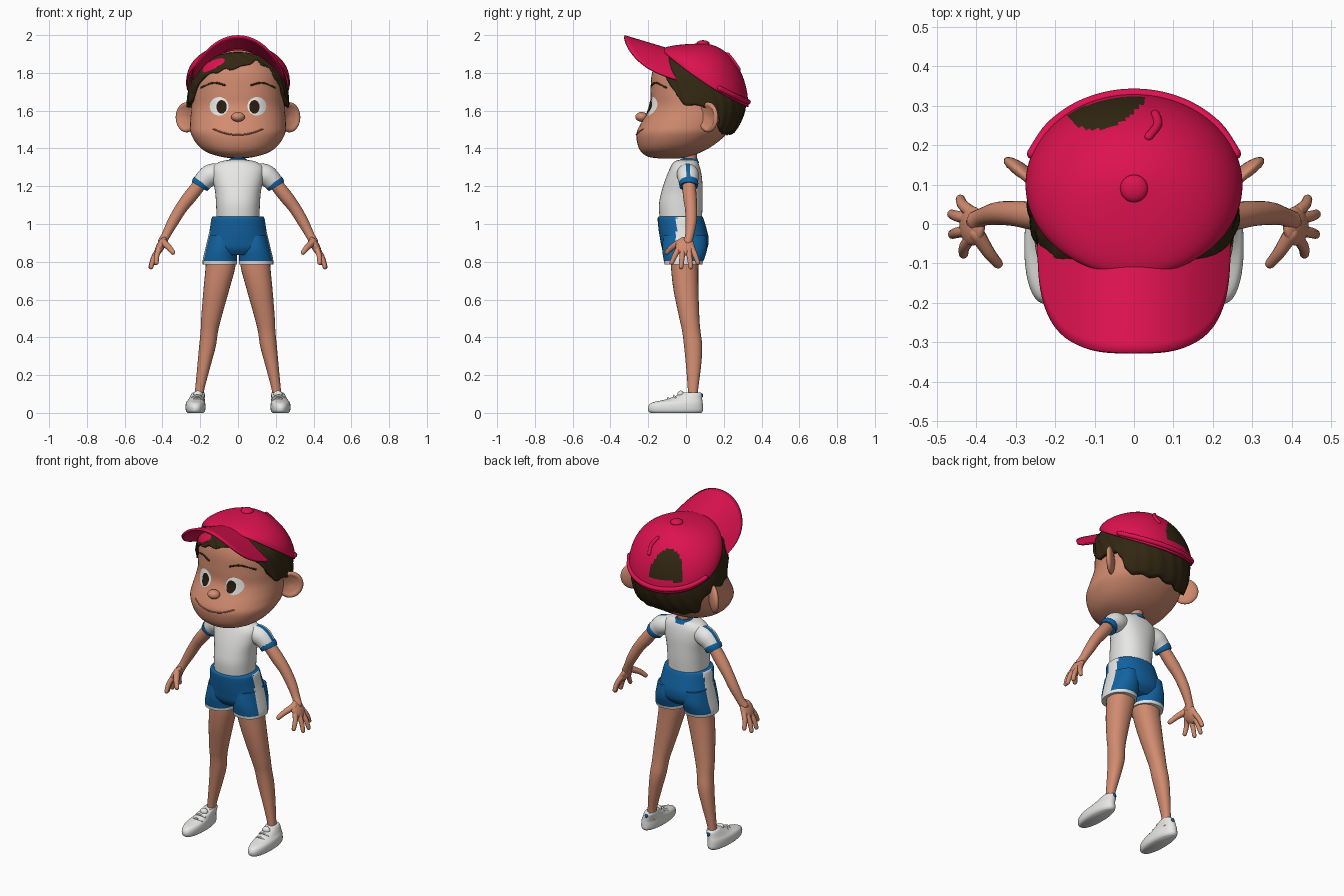
import bpy
import bmesh
from math import sin, cos, pi, radians, degrees
from mathutils import Vector, Matrix

if "Cube" in bpy.data.objects:
    bpy.data.objects.remove(bpy.data.objects["Cube"])


def material(name, color):
    mat = bpy.data.materials.new(name)
    mat.use_nodes = True
    mat.diffuse_color = (*color, 1)
    mat.node_tree.nodes["Principled BSDF"].inputs["Base Color"].default_value = (*color, 1)
    return mat


skin = material("skin", (.64, .26, .16))
lip = material("lip", (.45, .15, .09))
red = material("cap_red", (.72, .006, .08))
blue = material("sport_blue", (.006, .125, .36))
white = material("cloth_white", (.8, .8, .79))
brown = material("hair_brown", (.032, .02, .006))
pupil_dark = material("pupil_dark", (.02, .012, .005))


def smooth(keys, steps=5):
    """Catmull-Rom resampling of a list of number tuples."""
    out = []
    for i in range(len(keys) - 1):
        a, b, c, d = (keys[max(i - 1, 0)], keys[i], keys[i + 1], keys[min(i + 2, len(keys) - 1)])
        for k in range(steps):
            t = k / steps
            out.append(tuple(q + t / 2 * (r - p + t * (2 * p - 5 * q + 4 * r - s + t * (3 * (q - r) + s - p)))
                             for p, q, r, s in zip(a, b, c, d)))
    return out + [tuple(keys[-1])]


def lookup(table, t):
    """Linear lookup by the first column."""
    for a, b in zip(table, table[1:]):
        if t <= b[0]:
            f = max(0, (t - a[0]) / (b[0] - a[0]))
            return [p + f * (q - p) for p, q in zip(a, b)]
    return list(table[-1])


def finish(name, bm, mats, rule=None, mirror=False, solid=0):
    mesh = bpy.data.meshes.new(name)
    if rule:
        bm.normal_update()
        for f in bm.faces:
            f.material_index = rule(f.calc_center_median(), f.normal)
    bm.to_mesh(mesh)
    bm.free()
    for m in mats:
        mesh.materials.append(m)
    mesh.shade_smooth()
    mesh.set_sharp_from_angle(angle=radians(55))
    obj = bpy.data.objects.new(name, mesh)
    bpy.context.collection.objects.link(obj)
    if solid:
        mod = obj.modifiers.new("thickness", 'SOLIDIFY')
        mod.thickness = solid
    if mirror:
        obj.modifiers.new("mirror", 'MIRROR')
    return obj


def skin_rows(name, rows, mats, closed=True, caps="both", **kw):
    """Bridge rows of points with quads; rows run from bottom to top."""
    bm = bmesh.new()
    vs = [[bm.verts.new(p) for p in row] for row in rows]
    n = len(rows[0])
    for a, b in zip(vs, vs[1:]):
        for j in range(n if closed else n - 1):
            k = (j + 1) % n
            bm.faces.new((a[j], a[k], b[k], b[j]))
    if caps in ("both", "top"):
        bm.faces.new(vs[-1])
    if caps == "both":
        bm.faces.new(vs[0][::-1])
        bmesh.ops.recalc_face_normals(bm, faces=bm.faces)
    return finish(name, bm, mats, **kw)


def power(v, e):
    return abs(v) ** e * (1 if v > 0 else -1)


def section(z, cx, hw, front, back, angle, n=2.2, grow=0):
    """Point on a rounded horizontal section; angle 0 faces the front."""
    return Vector((cx + (hw + grow) * power(sin(angle), 2 / n),
                   (front + back) / 2 - ((back - front) / 2 + grow) * power(cos(angle), 2 / n), z))


def loft(name, keys, mats, sides=40, **kw):
    rows = [[section(*k, 2 * pi * j / sides) for j in range(sides)] for k in smooth(keys)]
    return skin_rows(name, rows, mats, **kw)


def tube(name, keys, mats, sides=16, rounded=True, **kw):
    """Tube through (x, y, z, radius) points with rounded ends."""
    pts = [(Vector(k[:3]), k[3]) for k in smooth(keys)]
    if rounded:
        for _ in range(2):
            (p, r), d = pts[-1], (pts[-1][0] - pts[-2][0]).normalized()
            pts += [(p + d * r * .6, r * .8), (p + d * r * .95, r * .35)]
            pts.reverse()
    rows = []
    for i, (p, r) in enumerate(pts):
        d = (pts[min(i + 1, len(pts) - 1)][0] - pts[max(i - 1, 0)][0]).normalized()
        u = d.cross(Vector((0, 1, 0))).normalized()
        w = d.cross(u)
        rows.append([p + r * (u * cos(a) + w * sin(a)) for a in (2 * pi * j / sides for j in range(sides))])
    return skin_rows(name, rows, mats, **kw)


def ball(name, center, radii, mat, turn=Matrix(), shape=None, **kw):
    bm = bmesh.new()
    bmesh.ops.create_uvsphere(bm, u_segments=28, v_segments=18, radius=1)
    for v in bm.verts:
        if shape:
            shape(v.co)
        v.co = Vector(center) + turn.to_3x3() @ Vector(a * b for a, b in zip(v.co, radii))
    return finish(name, bm, [mat], **kw)


# Head
HEAD = [(1.348, .03, -.15, -.03), (1.356, .09, -.2, .01), (1.38, .165, -.236, .08),
        (1.42, .215, -.256, .15), (1.48, .25, -.262, .22), (1.53, .253, -.24, .255),
        (1.58, .25, -.21, .275), (1.63, .247, -.19, .285), (1.7, .245, -.188, .285),
        (1.8, .23, -.18, .25), (1.88, .165, -.145, .195), (1.92, .1, -.09, .15), (1.94, .02, .02, .06)]
loft("head", [(z, 0, *rest) for z, *rest in HEAD], [skin], sides=64)
FINE = smooth(HEAD)


def face_point(x, z, off=0):
    _, hw, front, back = lookup(FINE, z)
    depth = max(0, 1 - abs(x / hw) ** 2.2) ** (1 / 2.2)
    return Vector((x, (front + back) / 2 - (back - front) / 2 * depth - off, z))


def decal(name, cx, cz, rx, rz, off, bulge, mat, tilt=0, **kw):
    """Thin oval plate that follows the face."""
    rows = []
    for k in (1, .85, .65, .4, .1):
        row = []
        for j in range(32):
            a = 2 * pi * j / 32
            x, z = k * rx * cos(a), k * rz * sin(a)
            row.append(face_point(cx + x * cos(tilt) - z * sin(tilt), cz + x * sin(tilt) + z * cos(tilt),
                                  off + bulge * (1 - k * k)))
        rows.append(row)
    return skin_rows(name, rows, [mat], caps="top", **kw)


decal("eye_whites", .1, 1.623, .05, .049, .001, .008, white, mirror=True)
decal("pupils", .087, 1.62, .027, .036, .01, .001, pupil_dark, mirror=True)
tube("eyebrows", [(*face_point(x, z), .005) for x, z in ((.07, 1.735), (.13, 1.748), (.195, 1.722))],
     [brown], sides=8, mirror=True)
tube("mouth", [(*face_point(x, 1.472 + 1.8 * x * x), .004) for x in (-.13, -.09, -.045, 0, .045, .09, .13)],
     [lip], sides=8)
ball("nose", (0, -.235, 1.567), (.036, .033, .026), skin)


# Ears, hollowed on the front side
def hollow(p):
    r = (p.x ** 2 + p.z ** 2) ** .5
    if p.y < 0 and r < .8:
        p.y += 1.3 * (1 - r / .8) ** .5


ball("ears", (.272, .118, 1.565), (.074, .024, .08), skin, Matrix.Rotation(radians(41), 4, 'Z'),
     hollow, mirror=True)

# Hair shell with an uneven hairline under the cap
BACK = [(88, 1.625), (105, 1.62), (122, 1.57), (132, 1.5), (150, 1.475), (180, 1.48)]
LINE = smooth([(-a, z) for a, z in BACK[::-1]] + [(-75, 1.64), (-57, 1.73), (-45, 1.78), (-20, 1.815),
              (0, 1.83), (32, 1.865), (50, 1.8), (62, 1.73), (75, 1.65)] + BACK)


def hair_row(t):
    row = []
    for j in range(120):
        a = -pi + 2 * pi * j / 120
        low = lookup(LINE, degrees(a))[1] + .006 * sin(17 * a)
        z = low + t * (1.84 + .07 * cos(a) - low)
        behind = (1 - cos(a)) / 2 * min(1, max(0, (1.8 - z) / .15))
        grow = .013 + .018 * behind + .003 * sin(23 * a + 9 * t)
        row.append(section(z, 0, *lookup(FINE, z)[1:], a, grow=grow))
    return row


skin_rows("hair", [hair_row(i / 14) for i in range(15)], [brown], caps="", solid=.025)
decal("cap_band_patch", -.145, 1.838, .085, .022, .022, .004, red, radians(24))

# Cap crown with a rear opening
APEX = Vector((0, .09, 1.955))


def crown_point(a, s):
    edge = Vector((.275 * sin(a), .1 - .23 * cos(a), 1.77 + .15 * cos(a) - .025 * sin(a) ** 2))
    p = APEX + (edge - APEX) * cos(s * pi / 2)
    p.z = edge.z + (APEX.z - edge.z) * sin(s * pi / 2)
    return p


def opening(c, n):
    return int(c.y > .2 and c.z > 1.7 and ((c.x + .07) / .1) ** 2 + ((c.z - 1.7) / .165) ** 2 < 1)


skin_rows("cap_crown", [[crown_point(2 * pi * j / 120, .98 * i / 32) for j in range(120)] for i in range(33)],
          [red, brown], caps="top", rule=opening, solid=.008)
tube("cap_rear_strap", [(*crown_point(radians(a), .05), .014) for a in range(110, 251, 20)], [red])
tube("cap_rear_tab", [(*crown_point(radians(a), s), .011) for a, s in ((166, .62), (162, .5), (166, .4))], [red])
ball("cap_button", (0, .09, 1.955), (.035, .035, .018), red)


# Arched cap bill
def bill_point(f, t):
    e = 2 / 3.2
    outer = Vector((.245 * power(sin(f), e), -.02 - .305 * abs(cos(f)) ** e))
    p = outer.lerp(Vector((.22 * sin(f), .09 - .176 * cos(f))), t)
    return Vector((p.x, p.y, 2 - 2.5 * p.x ** 2 - .3 * (p.y + .325)))


skin_rows("cap_bill", [[bill_point(pi * (j / 60 - .5), i / 10) for j in range(61)] for i in range(11)],
          [red], closed=False, caps="", solid=.012)

# Neck and shirt
tube("neck", [(0, .02, 1.29, .04), (0, .02, 1.35, .037), (0, .02, 1.42, .045)], [skin], sides=24)
loft("shirt", [(1.01, 0, .112, -.138, .083), (1.1, 0, .116, -.143, .088), (1.17, 0, .121, -.13, .088),
               (1.24, 0, .135, -.108, .085), (1.295, 0, .138, -.085, .075), (1.328, 0, .1, -.065, .062),
               (1.34, 0, .045, -.035, .05)], [white])
loft("collar", [(1.322, 0, .056, -.042, .07), (1.336, 0, .05, -.036, .064), (1.347, 0, .042, -.024, .06)], [blue])
tube("sleeves", [(.08, .002, 1.272, .05), (.14, .01, 1.26, .058), (.175, .012, 1.235, .053),
                 (.2, .014, 1.205, .046)], [white, blue], sides=32, rounded=False, mirror=True,
     rule=lambda c, n: int(abs(c.y - .011) < .011 and n.z > .3 and c.x > .13))
tube("sleeve_cuffs", [(.188, .013, 1.224, .05), (.195, .014, 1.213, .051), (.204, .014, 1.198, .048)],
     [blue], sides=32, rounded=False, mirror=True)


# Shorts with side stripes and white hems
def trim(c, n):
    return int(c.z < .803 or (-.05 < c.y < .022 and abs(c.x) > .1 and abs(n.x) > .5))


loft("shorts_seat", [(1.04, 0, .128, -.14, .085), (1.03, 0, .14, -.15, .092), (.97, 0, .15, -.145, .11),
                     (.92, 0, .16, -.137, .12), (.87, 0, .166, -.126, .112), (.835, 0, .13, -.1, .08)],
     [blue, white], sides=64, rule=trim)
loft("shorts_legs", [(.94, .088, .068, -.12, .108), (.87, .09, .083, -.126, .112), (.82, .095, .09, -.12, .098),
                     (.8, .096, .091, -.116, .09), (.786, .096, .091, -.114, .086)],
     [blue, white], sides=48, rule=trim, mirror=True)

# Legs
loft("legs", [(.88, .09, .078, -.08, .075), (.78, .092, .079, -.08, .066), (.65, .115, .068, -.066, .066),
              (.5, .142, .053, -.035, .071), (.43, .152, .046, -.02, .077), (.35, .162, .044, -.01, .086),
              (.25, .18, .035, .0, .08), (.12, .203, .024, .01, .064), (.06, .206, .024, .01, .064)],
     [skin], sides=28, mirror=True)

# Shoes
loft("shoes", [(0, .225, .043, -.188, .08), (.012, .225, .051, -.2, .09), (.035, .225, .053, -.2, .09),
               (.055, .224, .05, -.178, .088), (.072, .219, .043, -.105, .086), (.098, .212, .036, -.035, .084),
               (.108, .21, .031, -.02, .078)], [white], mirror=True)
ball("shoe_tongues", (.212, -.028, .098), (.024, .018, .02), white, mirror=True)
for i, y in enumerate((-.055, -.085)):
    z = .088 - i * .013
    tube(f"shoe_lace_{i + 1}", [(.185, y, z - .008, .005), (.216, y - .01, z + .004, .005),
                                (.245, y, z - .008, .005)], [white], sides=8, mirror=True)
ball("heel_tabs", (.211, .084, .092), (.01, .006, .012), blue, mirror=True)

# Arms and hands
tube("arms", [(.17, .012, 1.25, .034), (.25, .02, 1.15, .036), (.3, .026, 1.085, .032), (.345, .027, 1.01, .029),
              (.383, .018, .938, .023), (.4, .008, .905, .025)], [skin], sides=20, mirror=True)
ball("palms", (.41, -.005, .882), (.022, .05, .055), skin, Matrix.Rotation(radians(-28), 4, 'Y'), mirror=True)
FINGERS = {"little": (.03, .44, .063, .795), "ring": (.012, .462, .025, .772), "middle": (-.015, .46, -.026, .772),
           "index": (-.035, .432, -.076, .795)}
for finger, (y, *tip) in FINGERS.items():
    base = Vector((.413, y, .875))
    mid = base.lerp(Vector(tip), .55) + Vector((.006, 0, .004))
    tube(finger + "_fingers", [(*base, .016), (*mid, .014), (*tip, .012)], [skin], sides=12, mirror=True)
tube("thumbs", [(.398, -.025, .905, .02), (.368, -.072, .878, .016), (.345, -.1, .85, .013)],
     [skin], sides=12, mirror=True)
